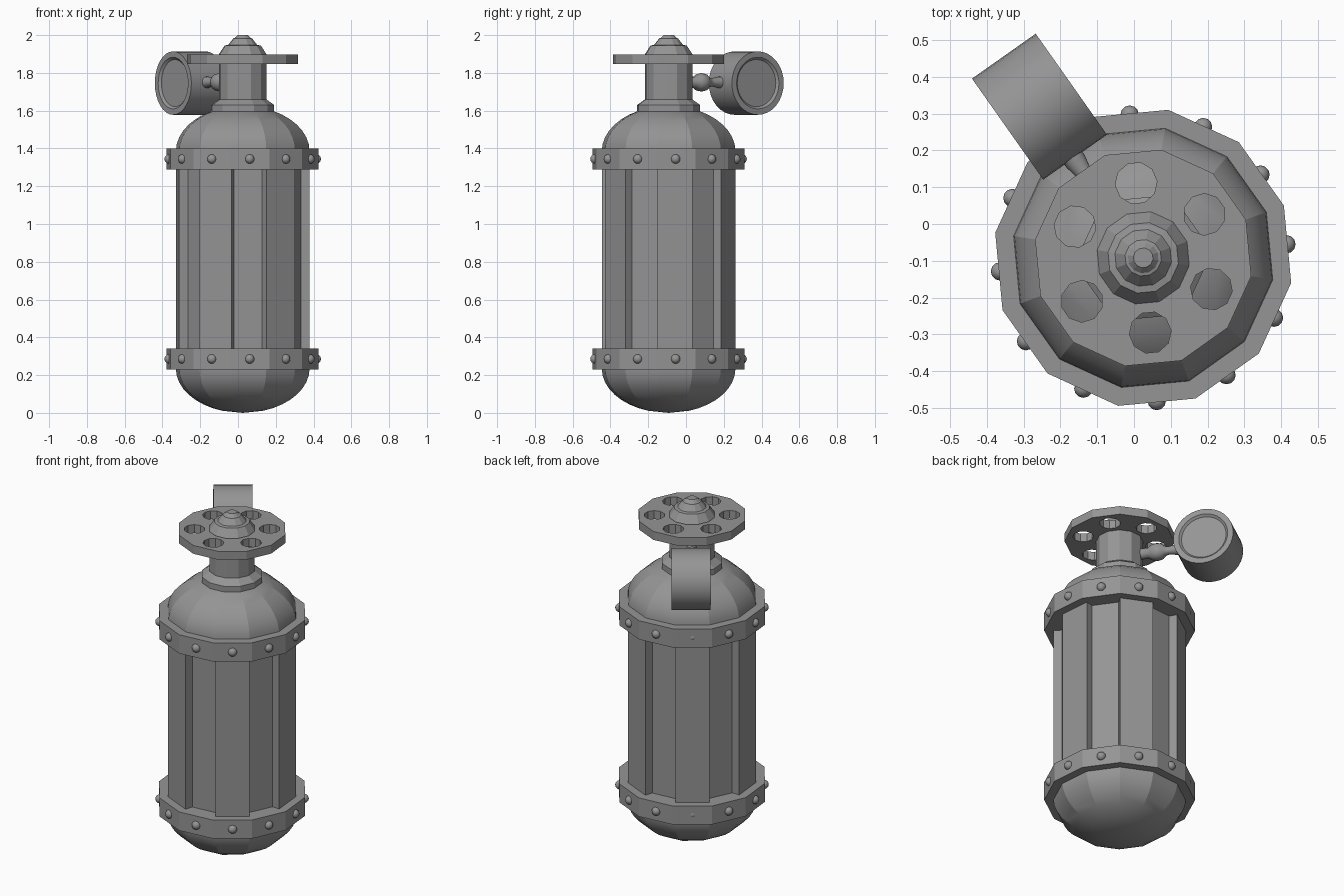
import bpy, bmesh
from math import sin, cos, radians, pi
from mathutils import Matrix, Vector

if "Cube" in bpy.data.objects:
    bpy.data.objects.remove(bpy.data.objects["Cube"])

CX, CY = 0.025, -0.092         # tank axis
TURN = radians(-9.6)           # rotation of the 12-sided parts
FACE = radians(5.4)            # middle of the first flat side
AXIS = Matrix.Translation((CX, CY, 0)) @ Matrix.Rotation(TURN, 4, 'Z')

# Dark grey metal for every part
metal = bpy.data.materials.new("dark_metal")
metal.diffuse_color = (0.3, 0.3, 0.3, 1)
metal.use_nodes = True
metal.node_tree.nodes["Principled BSDF"].inputs["Base Color"].default_value = metal.diffuse_color


def finish(name, bm, matrix, smooth=None):
    bmesh.ops.remove_doubles(bm, verts=bm.verts, dist=1e-5)
    bmesh.ops.recalc_face_normals(bm, faces=bm.faces)
    bm.transform(matrix)
    mesh = bpy.data.meshes.new(name)
    bm.to_mesh(mesh)
    bm.free()
    mesh.materials.append(metal)
    ob = bpy.data.objects.new(name, mesh)
    bpy.context.collection.objects.link(ob)
    if smooth:
        bpy.ops.object.select_all(action='DESELECT')
        bpy.context.view_layer.objects.active = ob
        ob.select_set(True)
        bpy.ops.object.shade_smooth_by_angle(angle=radians(smooth))
    return ob


def lathe_mesh(profile, n):
    """Turn (radius, height) points round z; open ends are capped."""
    bm = bmesh.new()
    rings = []
    for r, z in profile:
        if r == 0:
            rings.append([bm.verts.new((0, 0, z))] * n)
        else:
            rings.append([bm.verts.new((r * cos(2 * pi * i / n), r * sin(2 * pi * i / n), z))
                          for i in range(n)])
    for a, b in zip(rings, rings[1:]):
        for i in range(n):
            j = (i + 1) % n
            corners = list(dict.fromkeys((a[i], a[j], b[j], b[i])))
            bm.faces.new(corners)
    for ring, point in ((rings[0], profile[0]), (rings[-1], profile[-1])):
        if point[0] > 0:
            bm.faces.new(ring)
    return bm


def lathe(name, profile, n=12, matrix=AXIS, smooth=None):
    return finish(name, lathe_mesh(profile, n), matrix, smooth)


# Tank wall with every other side sunk in
bm = lathe_mesh([(0.359, 0.29), (0.359, 1.345)], 12)
bmesh.ops.recalc_face_normals(bm, faces=bm.faces)
sunk = []
for k in range(1, 12, 2):
    d = Vector((cos(radians(15 + 30 * k)), sin(radians(15 + 30 * k)), 0))
    sunk += [f for f in bm.faces if f.normal.dot(d) > 0.99]
bmesh.ops.inset_individual(bm, faces=sunk, thickness=0.026, depth=-0.043)
finish("tank_wall", bm, AXIS)

# Rounded ends, smooth up and down but faceted round the sides
arc = [radians(9 * i) for i in range(10)]
bottom = [(0.359 * cos(a), 0.235 - 0.235 * sin(a)) for a in arc[:-1]] + [(0, 0)]
lathe("tank_bottom", [(0.359, 0.29)] + bottom, smooth=15)
top = [(0.359 * cos(a), 1.385 + 0.24 * sin(a)) for a in arc[:-1]]
lathe("tank_shoulder", [(0.359, 1.345)] + top, smooth=15)

# Riveted bands
for label, z0, z1 in (("lower", 0.23, 0.341), ("upper", 1.288, 1.4)):
    lathe(label + "_band", [(0.408, z0), (0.408, z1)])
    bm = bmesh.new()
    for k in range(12):
        a = FACE + k * pi / 6
        r = 0.373 if k == 4 else 0.391     # the rivet behind the gauge is sunk
        m = Matrix.Translation((CX + r * cos(a), CY + r * sin(a), (z0 + z1) / 2))
        bmesh.ops.create_uvsphere(bm, u_segments=12, v_segments=8, radius=0.025, matrix=m)
    finish(label + "_rivets", bm, Matrix(), 40)

# Collar and neck
lathe("neck", [(0.169, 1.58), (0.169, 1.63), (0.127, 1.66), (0.127, 1.9)])

# Hand wheel with six holes
wheel = lathe("hand_wheel", [(0.298, 1.847), (0.298, 1.897)])
bm = bmesh.new()
for k in range(6):
    a = radians(35.4 + 60 * k)
    m = Matrix.Translation((CX + 0.204 * cos(a), CY + 0.204 * sin(a), 1.87)) @ Matrix.Rotation(a, 4, 'Z')
    bmesh.ops.create_cone(bm, cap_ends=True, segments=10, radius1=0.057, radius2=0.057,
                          depth=0.2, matrix=m)
cutter = finish("wheel_hole_cutter", bm, Matrix())
cutter.hide_render = True
mod = wheel.modifiers.new("holes", 'BOOLEAN')
mod.operation = 'DIFFERENCE'
mod.solver = 'EXACT'
mod.object = cutter
bpy.context.view_layer.objects.active = wheel
bpy.ops.object.modifier_apply(modifier=mod.name)
bpy.data.objects.remove(cutter)

# Stepped cap on the wheel
lathe("wheel_cap", [(0.127, 1.89), (0.127, 1.9), (0.097, 1.945), (0.078, 1.948),
                    (0.05, 1.983), (0.042, 1.985), (0.027, 2.0), (0, 2.0)])

# Stem from the neck to the gauge
out = Matrix.Translation((CX, CY, 1.75)) @ Matrix.Rotation(radians(125), 4, 'Z') @ Matrix.Rotation(pi / 2, 4, 'Y')
lathe("gauge_stem", [(0.03, 0.09), (0.03, 0.165), (0.044, 0.185),
                     (0.049, 0.212), (0.044, 0.238), (0.026, 0.258), (0.022, 0.28),
                     (0.03, 0.32), (0.03, 0.36)], 16, out, 40)

# Gauge drum with a sunk face at each end
face = Matrix.Translation((-0.257, 0.319, 1.746)) @ Matrix.Rotation(radians(35.2), 4, 'Z') @ Matrix.Rotation(pi / 2, 4, 'Y')
half = [(0, 0.094), (0.125, 0.094), (0.137, 0.106), (0.168, 0.106)]
lathe("gauge_drum", [(r, -h) for r, h in half] + half[::-1], 32, face, 30)
